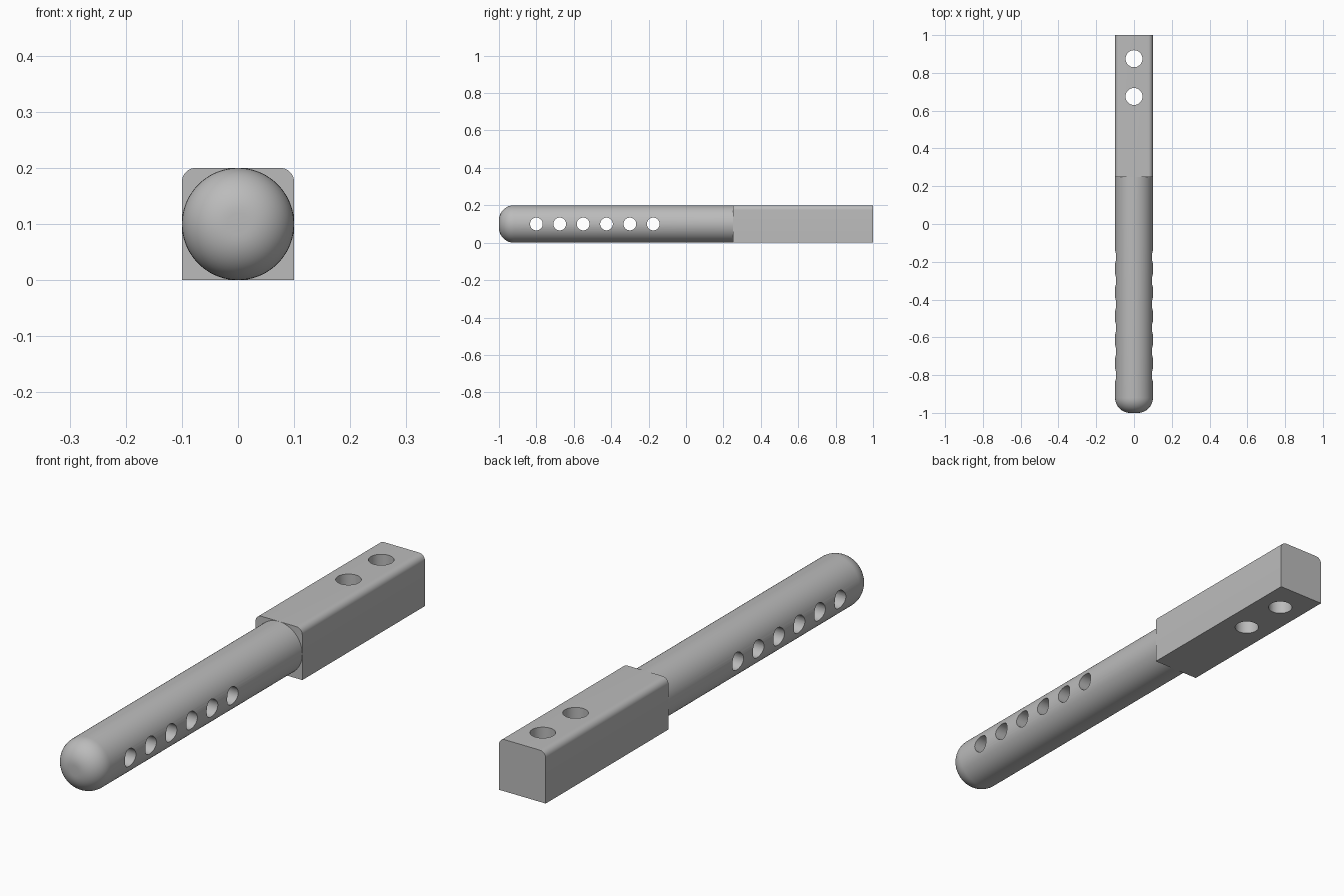
import bpy, bmesh, math
from mathutils import Matrix

if "Cube" in bpy.data.objects:
    bpy.data.objects.remove(bpy.data.objects["Cube"], do_unlink=True)

R = 0.1          # rod radius, half the block width
JOINT = 0.25     # where the rod meets the block
FILLET = 0.08    # rounding of the rod tip

grey = bpy.data.materials.new("plain_grey")
grey.use_nodes = True
colour = (0.5, 0.5, 0.5, 1)
grey.diffuse_color = colour
grey.node_tree.nodes["Principled BSDF"].inputs["Base Color"].default_value = colour


def make_object(name, bm):
    bmesh.ops.recalc_face_normals(bm, faces=bm.faces)
    mesh = bpy.data.meshes.new(name)
    bm.to_mesh(mesh)
    bm.free()
    mesh.materials.append(grey)
    obj = bpy.data.objects.new(name, mesh)
    bpy.context.collection.objects.link(obj)
    return obj


def drill(obj, axis, radius, positions):
    """Cut a row of round through holes along y."""
    bm = bmesh.new()
    for y in positions:
        turn = Matrix.Rotation(math.pi / 2, 4, "Y") if axis == "X" else Matrix()
        bmesh.ops.create_cone(bm, cap_ends=True, segments=40, radius1=radius, radius2=radius,
                              depth=0.4, matrix=Matrix.Translation((0, y, R)) @ turn)
    cutter = make_object("hole_cutter", bm)
    cutter.hide_render = True
    mod = obj.modifiers.new("holes", "BOOLEAN")
    mod.operation, mod.solver, mod.object = "DIFFERENCE", "EXACT", cutter
    select(obj)
    bpy.ops.object.modifier_apply(modifier=mod.name)
    bpy.data.objects.remove(cutter, do_unlink=True)


def select(obj):
    bpy.ops.object.select_all(action="DESELECT")
    obj.select_set(True)
    bpy.context.view_layer.objects.active = obj


# Round rod: a profile with a filleted tip, spun about the y axis
profile = [(0, -1)]
for i in range(13):
    a = math.pi / 2 * i / 12
    profile.append((R - FILLET + FILLET * math.sin(a), -1 + FILLET - FILLET * math.cos(a)))
profile += [(R, JOINT), (0, JOINT)]
bm = bmesh.new()
verts = [bm.verts.new((x, y, R)) for x, y in profile]
edges = [bm.edges.new(pair) for pair in zip(verts, verts[1:])]
bmesh.ops.spin(bm, geom=verts + edges, cent=(0, 0, R), axis=(0, 1, 0),
               angle=math.tau, steps=72, use_duplicate=False)
bmesh.ops.remove_doubles(bm, verts=bm.verts, dist=0.0001)
rod = make_object("rod", bm)
drill(rod, "X", 0.034, [-0.8 + 0.125 * i for i in range(6)])

# Square block with its two long top edges rounded
bm = bmesh.new()
size = Matrix.Diagonal((2 * R, 1 - JOINT, 2 * R, 1))
bmesh.ops.create_cube(bm, size=1, matrix=Matrix.Translation((0, (1 + JOINT) / 2, R)) @ size)
top_edges = [e for e in bm.edges
             if all(v.co.z > R for v in e.verts) and abs(e.verts[0].co.y - e.verts[1].co.y) > R]
bmesh.ops.bevel(bm, geom=top_edges, offset=0.025, segments=8, profile=0.5, affect="EDGES")
block = make_object("block", bm)
drill(block, "Z", 0.045, [0.675, 0.875])

for obj in (rod, block):
    select(obj)
    bpy.ops.object.shade_smooth_by_angle(angle=math.radians(30))
